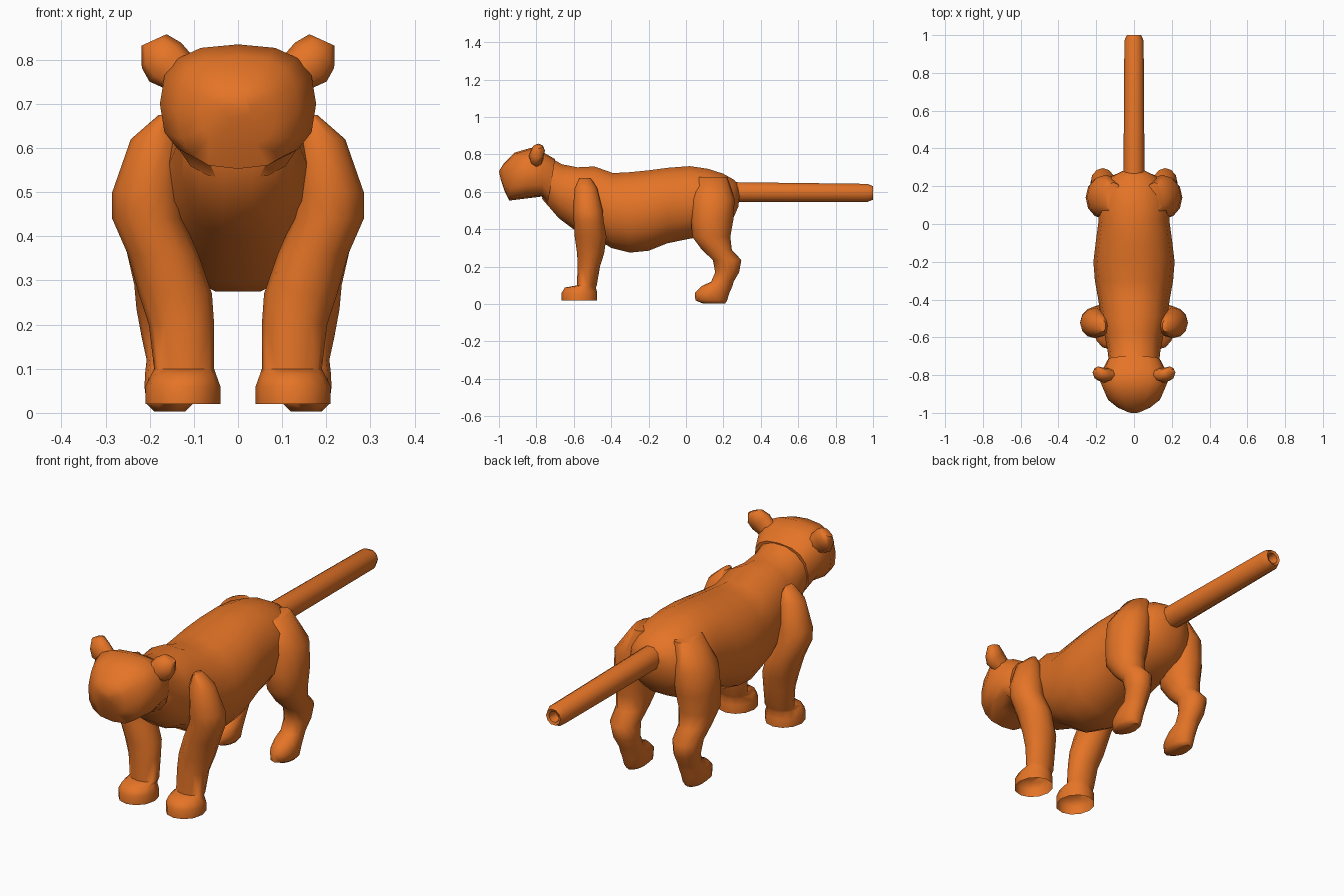
import bpy, bmesh, math
from mathutils import Vector

cube = bpy.data.objects.get("Cube")
if cube:
    bpy.data.objects.remove(cube, do_unlink=True)

orange = bpy.data.materials.new("orange fur")
orange.use_nodes = True
COLOUR = (0.78, 0.175, 0.02, 1)
orange.diffuse_color = COLOUR
orange.node_tree.nodes["Principled BSDF"].inputs["Base Color"].default_value = COLOUR


def loft(name, rings, sides=12, power=2.0, caps=(True, True), mirror=False, angle=60):
    """Skin rings given as (centre, half axis u, half axis v)."""
    bm = bmesh.new()
    loops = []
    for c, u, v in rings:
        loop = []
        for i in range(sides):
            a = 2 * math.pi * i / sides
            k = [math.copysign(abs(t) ** (2 / power), t) for t in (math.cos(a), math.sin(a))]
            loop.append(bm.verts.new(Vector(c) + Vector(u) * k[0] + Vector(v) * k[1]))
        loops.append(loop)
    for a, b in zip(loops, loops[1:]):
        for i in range(sides):
            j = (i + 1) % sides
            bm.faces.new((a[i], a[j], b[j], b[i]))
    for cap, loop in zip(caps, (loops[0], loops[-1])):
        if cap:
            bm.faces.new(loop)
    bmesh.ops.recalc_face_normals(bm, faces=bm.faces)
    mesh = bpy.data.meshes.new(name)
    bm.to_mesh(mesh)
    bm.free()
    mesh.materials.append(orange)
    obj = bpy.data.objects.new(name, mesh)
    bpy.context.collection.objects.link(obj)
    if mirror:
        obj.modifiers.new("Mirror", "MIRROR")
    bpy.ops.object.select_all(action="DESELECT")
    obj.select_set(True)
    bpy.context.view_layer.objects.active = obj
    bpy.ops.object.shade_smooth_by_angle(angle=math.radians(angle))
    return obj


def slice_ring(ty, tz, by, bz, w):
    """Body slice from its top point, bottom point and half width."""
    return ((0, (ty + by) / 2, (tz + bz) / 2), (w, 0, 0), (0, (ty - by) / 2, (tz - bz) / 2))


def flat_ring(x, y, z, rx, ry):
    """Horizontal limb slice."""
    return ((x, y, z), (rx, 0, 0), (0, ry, 0))


# Head, from nose to neck
head = [(-1.0, .71, -.99, .665, .03), (-.975, .75, -.97, .605, .085),
        (-.915, .81, -.945, .553, .138), (-.83, .835, -.85, .565, .177),
        (-.77, .815, -.77, .575, .165), (-.70, .775, -.74, .53, .14)]
loft("head", [slice_ring(*r) for r in head], sides=16, power=2.6)

# Torso, from neck to rump
torso = [(-.74, .79, -.77, .56, .13), (-.66, .75, -.68, .455, .14),
         (-.58, .735, -.60, .395, .155), (-.49, .74, -.50, .36, .175),
         (-.39, .705, -.40, .295, .19), (-.30, .71, -.30, .27, .207),
         (-.20, .72, -.20, .28, .215), (-.10, .733, -.10, .32, .203),
         (.02, .742, .02, .345, .187), (.12, .727, .12, .36, .19),
         (.20, .70, .20, .40, .165), (.26, .665, .25, .45, .115),
         (.29, .62, .28, .52, .05)]
loft("torso", [slice_ring(*r) for r in torso], sides=14, power=2.15)

# Ears
ears = [((.125, -.80, .765), (.03, 0, -.035), (0, .035, 0)),
        ((.165, -.80, .795), (.036, 0, -.044), (0, .04, 0)),
        ((.19, -.79, .82), (.028, 0, -.038), (0, .036, 0)),
        ((.197, -.785, .842), (.022, 0, -.010), (0, .018, 0))]
loft("ears", ears, sides=8, mirror=True)

# Front legs, open under the paws
front = [(.165, -.54, .675, .015, .03), (.185, -.535, .62, .058, .06),
         (.205, -.525, .50, .08, .08), (.205, -.52, .44, .08, .08),
         (.17, -.51, .36, .08, .085), (.142, -.51, .27, .083, .072),
         (.128, -.52, .20, .074, .06), (.122, -.53, .10, .068, .053),
         (.123, -.565, .088, .073, .083), (.125, -.57, .06, .085, .095),
         (.125, -.57, .02, .085, .095)]
loft("front_legs", [flat_ring(*r) for r in front], caps=(True, False), mirror=True)

# Hind legs
hind = [(.11, .14, .68, .05, .08), (.15, .145, .56, .098, .115),
        (.16, .14, .45, .096, .113), (.165, .135, .36, .086, .102),
        (.165, .165, .29, .07, .08), (.165, .22, .235, .065, .076),
        (.16, .22, .17, .058, .064), (.155, .195, .12, .052, .06),
        (.155, .165, .095, .055, .083), (.155, .14, .06, .057, .092),
        (.155, .135, .02, .052, .085), (.155, .15, .003, .035, .06)]
loft("hind_legs", [flat_ring(*r) for r in hind], mirror=True)

# Tail with a small recess in the tip
tail = [(.22, .056), (.97, .051), (1.0, .038), (.995, .026), (.95, .02)]
loft("tail", [((0, y, .60 - .006 * y), (r, 0, 0), (0, 0, r)) for y, r in tail], sides=10, angle=50)
